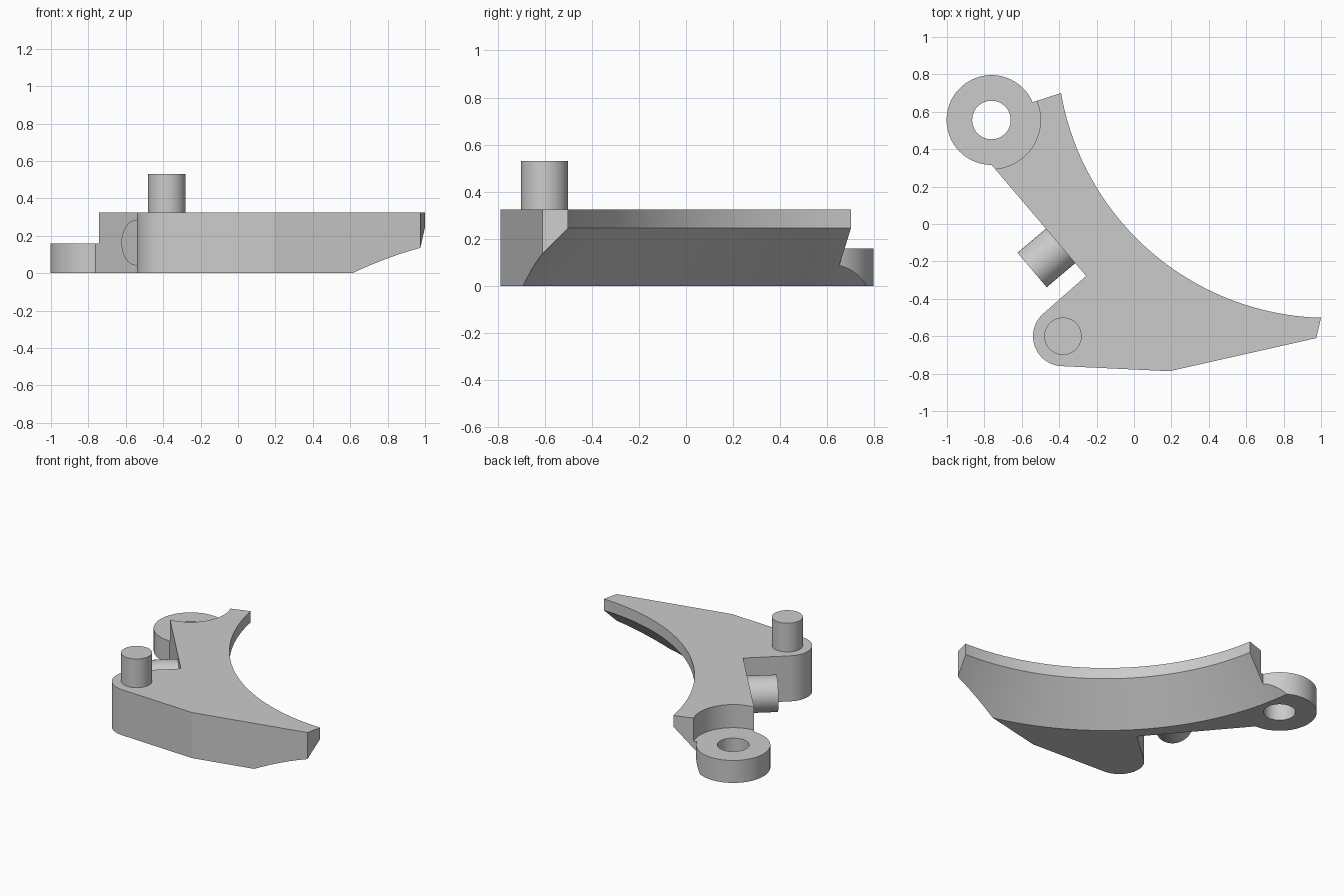
import bpy, bmesh, math
from mathutils import Vector

cube = bpy.data.objects.get("Cube")
if cube:
    bpy.data.objects.remove(cube, do_unlink=True)

grey = bpy.data.materials.new("plain_grey")
grey.use_nodes = True
GREY = (0.6, 0.6, 0.6, 1)
grey.diffuse_color = GREY
grey.node_tree.nodes["Principled BSDF"].inputs["Base Color"].default_value = GREY

HEIGHT, RING_H = 0.325, 0.16
EYE = Vector((-0.762, 0.556))       # pivot ring centre
BOSS = Vector((-0.38, -0.60))       # rounded boss centre
SWEEP = Vector((1.04, 0.95))        # centre of the concave edge
SWEEP_R, LIP_Z = 1.452, 0.245


def finish(name, bm):
    bmesh.ops.recalc_face_normals(bm, faces=bm.faces)
    mesh = bpy.data.meshes.new(name)
    bm.to_mesh(mesh)
    bm.free()
    mesh.materials.append(grey)
    obj = bpy.data.objects.new(name, mesh)
    bpy.context.collection.objects.link(obj)
    return obj


def prism(name, points, z0, z1):
    bm = bmesh.new()
    face = bm.faces.new([bm.verts.new((p[0], p[1], z0)) for p in points])
    new = bmesh.ops.extrude_face_region(bm, geom=[face])["geom"]
    verts = [g for g in new if isinstance(g, bmesh.types.BMVert)]
    bmesh.ops.translate(bm, vec=(0, 0, z1 - z0), verts=verts)
    return finish(name, bm)


def arc(centre, r, a0, a1, n):
    angles = [math.radians(a0 + (a1 - a0) * i / n) for i in range(n + 1)]
    return [(centre.x + r * math.cos(a), centre.y + r * math.sin(a)) for a in angles]


def disc(name, centre, r, z0, z1, n=72):
    return prism(name, arc(centre, r, 0, 360, n)[:-1], z0, z1)


def lathe(name, centre, profile, n):
    """Closed solid of revolution from (radius, z) pairs."""
    bm = bmesh.new()
    rings = [[bm.verts.new((x, y, z)) for x, y in arc(centre, r, 0, 360, n)[:-1]]
             for r, z in profile]
    for low, high in zip(rings, rings[1:]):
        for i in range(n):
            j = (i + 1) % n
            bm.faces.new((low[i], low[j], high[j], high[i]))
    bm.faces.new(rings[0])
    bm.faces.new(rings[-1])
    return finish(name, bm)


def combine(target, tool, operation):
    mod = target.modifiers.new("combine", 'BOOLEAN')
    mod.operation, mod.solver, mod.object = operation, 'EXACT', tool
    bpy.context.view_layer.objects.active = target
    bpy.ops.object.modifier_apply(modifier=mod.name)
    bpy.data.objects.remove(tool, do_unlink=True)


# Arm plate: outline runs past the concave edge, which is cut afterwards
outline = [(-0.25, 0.745), (-0.53, 0.655), (-0.57, 0.642), (-0.65, 0.45),
           (-0.764, 0.319), (-0.256, -0.278)]
outline += arc(BOSS, 0.16, 132, 266.5, 28)
outline += [(0.19, -0.787), (0.975, -0.61), (1.025, -0.39)]
arm = prism("arm_plate", outline, 0, HEIGHT)

# Pivot ring in a stepped-down seat
combine(arm, disc("ring_seat", EYE, 0.262, RING_H, 1), 'DIFFERENCE')
combine(arm, disc("pivot_ring", EYE, 0.24, 0, RING_H), 'UNION')
combine(arm, disc("ring_hole", EYE, 0.103, -0.1, 1), 'DIFFERENCE')

# Concave edge with a 45 degree undercut below the lip
undercut = [(SWEEP_R + LIP_Z + 0.1, -0.1), (SWEEP_R, LIP_Z), (SWEEP_R, 1)]
combine(arm, lathe("concave_cutter", SWEEP, undercut, 160), 'DIFFERENCE')

# Upright pin on the boss
pin = disc("upright_pin", BOSS, 0.10, HEIGHT - 0.1, 0.53)

# Sideways peg square to the straight edge
outward = Vector((-0.763, -0.646, 0)).normalized()
peg = disc("side_peg", Vector((0, 0)), 0.121, -0.3, 0)
peg.rotation_euler = outward.to_track_quat('Z', 'Y').to_euler()
peg.location = (-0.545, -0.246, 0.163)

bpy.ops.object.select_all(action='DESELECT')
for obj in (arm, pin, peg):
    obj.select_set(True)
bpy.context.view_layer.objects.active = arm
bpy.ops.object.shade_smooth_by_angle(angle=math.radians(12))
